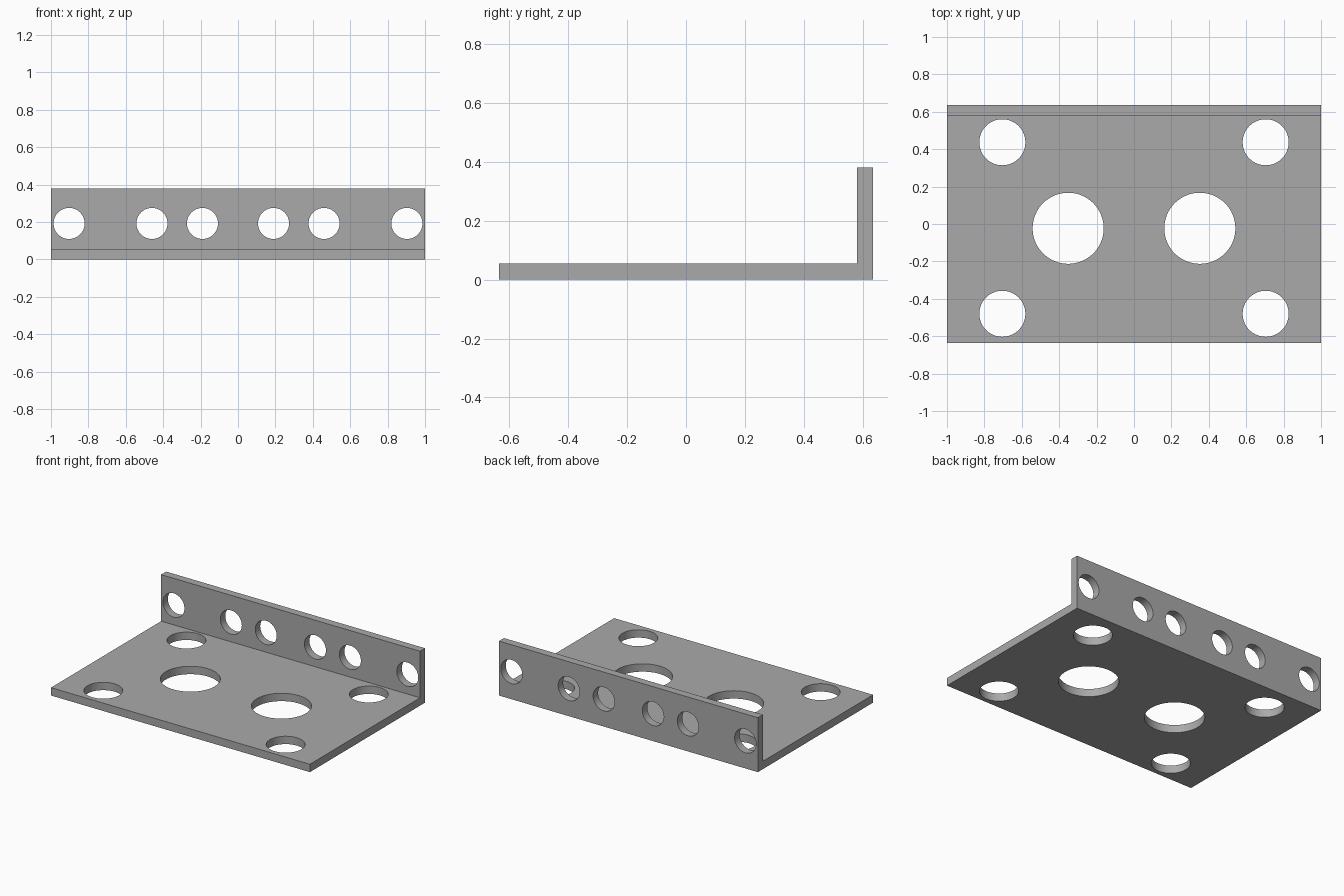
import bpy, bmesh, math
from mathutils import Matrix

cube = bpy.data.objects.get("Cube")
if cube:
    bpy.data.objects.remove(cube, do_unlink=True)

HALF_Y, HEIGHT, THICK = 0.635, 0.38, 0.055
WALL_Y = HALF_Y - THICK

steel = bpy.data.materials.new("grey_steel")
steel.use_nodes = True
colour = (0.4, 0.4, 0.4, 1)
steel.diffuse_color = colour
steel.node_tree.nodes["Principled BSDF"].inputs["Base Color"].default_value = colour


def make_object(name, bm):
    bmesh.ops.recalc_face_normals(bm, faces=bm.faces)
    mesh = bpy.data.meshes.new(name)
    bm.to_mesh(mesh)
    bm.free()
    mesh.materials.append(steel)
    obj = bpy.data.objects.new(name, mesh)
    bpy.context.collection.objects.link(obj)
    return obj


def add_hole(bm, x, y, z, radius, turn=0):
    place = Matrix.Translation((x, y, z)) @ Matrix.Rotation(turn, 4, "X")
    bmesh.ops.create_cone(bm, cap_ends=True, segments=64, radius1=radius,
                          radius2=radius, depth=THICK * 3, matrix=place)


# L-shaped bracket: side profile extruded along x
profile = [(-HALF_Y, 0), (HALF_Y, 0), (HALF_Y, HEIGHT),
           (WALL_Y, HEIGHT), (WALL_Y, THICK), (-HALF_Y, THICK)]
bm = bmesh.new()
face = bm.faces.new([bm.verts.new((-1, y, z)) for y, z in profile])
swept = bmesh.ops.extrude_face_region(bm, geom=[face])["geom"]
bmesh.ops.translate(bm, vec=(2, 0, 0),
                    verts=[v for v in swept if isinstance(v, bmesh.types.BMVert)])
bracket = make_object("angle_bracket", bm)

# Mirrored pairs of holes through the base plate and the upright flange
bm = bmesh.new()
for side in (-1, 1):
    add_hole(bm, side * 0.352, -0.023, THICK / 2, 0.19)
    for y in (-0.48, 0.437):
        add_hole(bm, side * 0.704, y, THICK / 2, 0.123)
    for x in (0.19, 0.46, 0.903):
        add_hole(bm, side * x, HALF_Y - THICK / 2, 0.192, 0.083, math.pi / 2)
cutter = make_object("hole_cutter", bm)
cutter.hide_render = True

# Cut the holes, then discard the cutter
cut = bracket.modifiers.new("holes", "BOOLEAN")
cut.operation = "DIFFERENCE"
cut.solver = "EXACT"
cut.object = cutter
bpy.ops.object.select_all(action="DESELECT")
bracket.select_set(True)
bpy.context.view_layer.objects.active = bracket
bpy.ops.object.modifier_apply(modifier=cut.name)
bpy.data.objects.remove(cutter, do_unlink=True)
bpy.ops.object.shade_smooth_by_angle(angle=math.radians(30))
